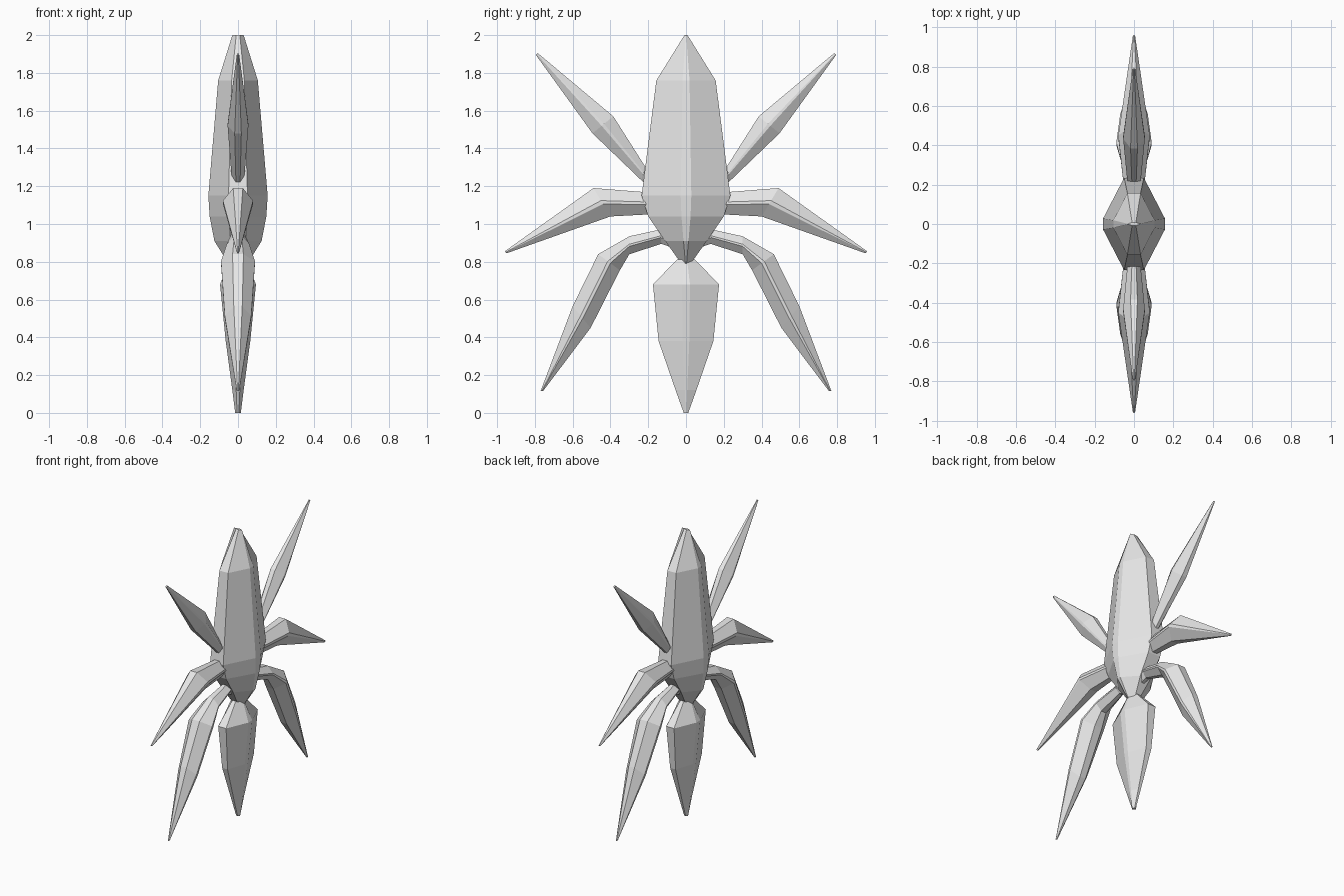
import bpy, bmesh

if "Cube" in bpy.data.objects:
    bpy.data.objects.remove(bpy.data.objects["Cube"])

# single flat grey
grey = bpy.data.materials.new("stone grey")
grey.diffuse_color = (0.8, 0.8, 0.8, 1)
grey.use_nodes = True
grey.node_tree.nodes["Principled BSDF"].inputs["Base Color"].default_value = grey.diffuse_color

# faceted section: flat narrow edges at both ends, wide ridge in the middle
SECTION = [(0, 0.32), (0.44, 1), (0.56, 1), (1, 0.32),
           (1, -0.32), (0.56, -1), (0.44, -1), (0, -0.32)]


def loft(name, rings, side=1):
    """Rings: (edge a (y, z), edge b (y, z), half thickness in x)."""
    bm = bmesh.new()
    loops = []
    for (ya, za), (yb, zb), t in rings:
        loops.append([bm.verts.new((k * t, side * (ya + (yb - ya) * s), za + (zb - za) * s))
                      for s, k in SECTION])
    n = len(SECTION)
    for lo, hi in zip(loops, loops[1:]):
        for i in range(n):
            j = (i + 1) % n
            bm.faces.new((lo[i], lo[j], hi[j], hi[i]))
    bm.faces.new(loops[0][::-1])
    bm.faces.new(loops[-1])
    bmesh.ops.recalc_face_normals(bm, faces=bm.faces)
    me = bpy.data.meshes.new(name)
    bm.to_mesh(me)
    bm.free()
    me.materials.append(grey)
    ob = bpy.data.objects.new(name, me)
    bpy.context.collection.objects.link(ob)
    return ob


def upright(name, profile):
    """Profile: (z, half width y, half thickness x)."""
    return loft(name, [((-w, z), (w, z), t) for z, w, t in profile])


# main body and abdomen
upright("body", [(0.79, 0.025, 0.05), (0.91, 0.11, 0.125), (1.04, 0.20, 0.15),
                 (1.15, 0.235, 0.157), (1.76, 0.157, 0.105), (2.0, 0.008, 0.03)])
upright("abdomen", [(0.0, 0.012, 0.015), (0.12, 0.055, 0.03), (0.38, 0.145, 0.065),
                    (0.68, 0.175, 0.095), (0.83, 0.03, 0.035)])

# three pairs of legs, mirrored front to back
LEGS = {
    "upper_leg": [((0.14, 1.20), (0.14, 1.14), 0.025), ((0.22, 1.31), (0.235, 1.23), 0.035),
                  ((0.385, 1.57), (0.495, 1.48), 0.055), ((0.785, 1.905), (0.795, 1.895), 0.006)],
    "middle_leg": [((0.12, 1.16), (0.12, 1.06), 0.045), ((0.23, 1.17), (0.21, 1.05), 0.055),
                   ((0.49, 1.19), (0.40, 1.04), 0.08), ((0.96, 0.855), (0.95, 0.845), 0.006)],
    "lower_leg": [((0.04, 0.93), (0.06, 0.87), 0.03), ((0.14, 0.97), (0.13, 0.895), 0.04),
                  ((0.30, 0.935), (0.30, 0.84), 0.06), ((0.465, 0.84), (0.35, 0.755), 0.09),
                  ((0.60, 0.565), (0.505, 0.45), 0.07), ((0.77, 0.115), (0.757, 0.115), 0.006)],
}
for name, rings in LEGS.items():
    loft("front_" + name, rings, -1)
    loft("back_" + name, rings, 1)
